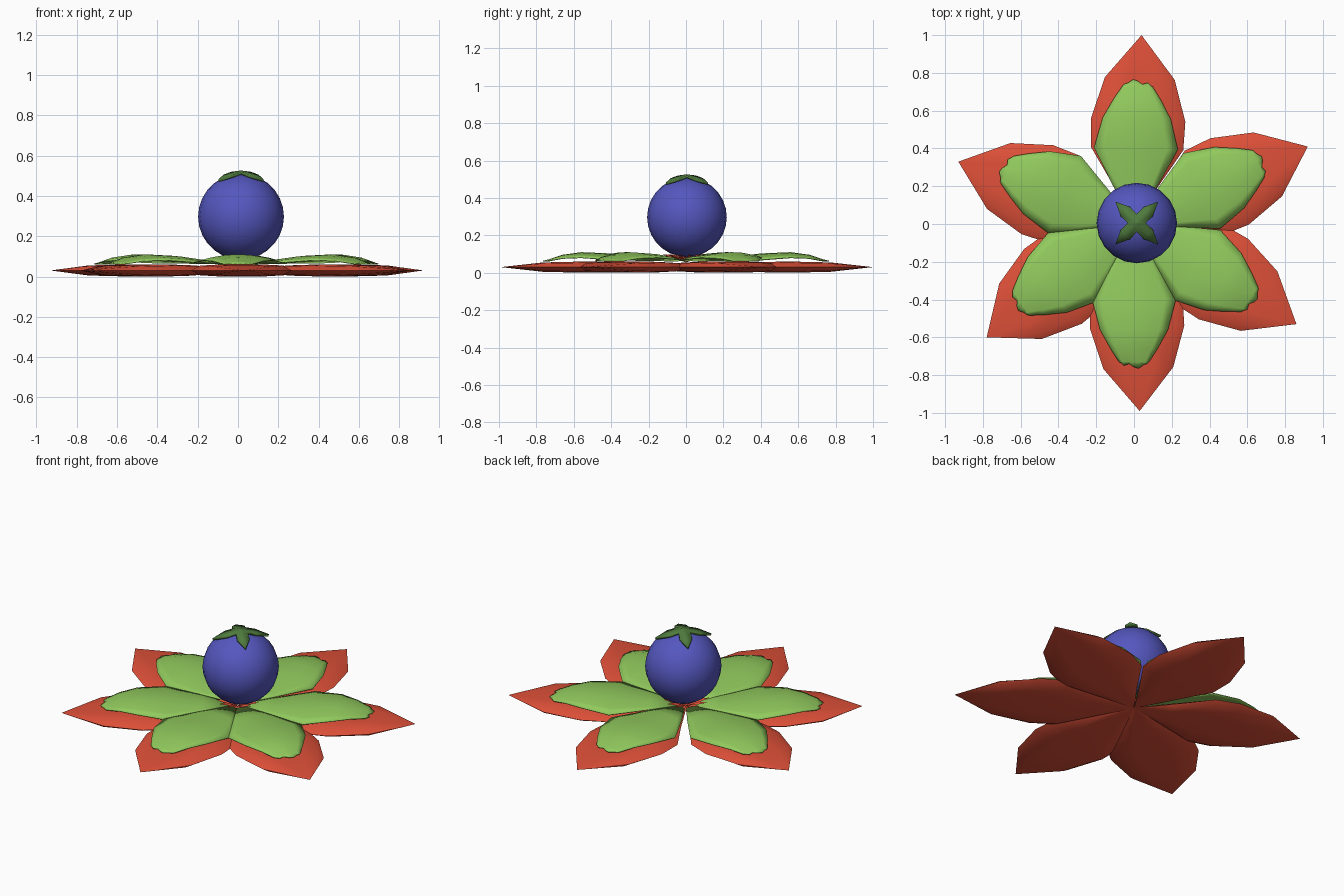
import bpy, bmesh, math
from mathutils import Matrix, Vector

if "Cube" in bpy.data.objects:
    bpy.data.objects.remove(bpy.data.objects["Cube"])


def material(name, rgb):
    m = bpy.data.materials.new(name)
    m.diffuse_color = (*rgb, 1)
    m.use_nodes = True
    m.node_tree.nodes["Principled BSDF"].inputs["Base Color"].default_value = m.diffuse_color
    return m


RED = material("coral red", (0.73, 0.08, 0.04))
GREEN = material("leaf green", (0.285, 0.59, 0.11))
BLUE = material("berry blue", (0.09, 0.095, 0.52))
DARK = material("calyx green", (0.078, 0.195, 0.047))


def make(name, verts, faces, mat, angle=40, thick=0):
    me = bpy.data.meshes.new(name)
    me.from_pydata(verts, [], faces)
    bm = bmesh.new()
    bm.from_mesh(me)
    bmesh.ops.remove_doubles(bm, verts=bm.verts, dist=0.0005)
    bmesh.ops.recalc_face_normals(bm, faces=bm.faces)
    if thick and sum(f.normal.z for f in bm.faces) < 0:
        bmesh.ops.reverse_faces(bm, faces=bm.faces)
    bm.to_mesh(me)
    bm.free()
    ob = bpy.data.objects.new(name, me)
    bpy.context.collection.objects.link(ob)
    me.materials.append(mat)
    me.shade_smooth()
    me.set_sharp_from_angle(angle=math.radians(angle))
    if thick:
        s = ob.modifiers.new("thickness", "SOLIDIFY")
        s.thickness = thick
        s.offset = -1
    return ob


def loft(rows, closed):
    """Join equal-length rows of points with quads."""
    n = len(rows[0])
    verts = [p for row in rows for p in row]
    faces = []
    for i in range(len(rows) - 1):
        for j in range(n if closed else n - 1):
            k = (j + 1) % n
            faces.append((i * n + j, i * n + k, (i + 1) * n + k, (i + 1) * n + j))
    return verts, faces


# Outer petals: closed lens shapes with a soft rim and a pointed tip
TIPS = [(0.04, 1.0), (0.92, 0.41), (0.86, -0.53), (0.03, -0.99), (-0.78, -0.60), (-0.93, 0.33)]
OUTER = [(0.0, 0.0, 0.004), (0.2, 0.118, 0.018), (0.4, 0.245, 0.027), (0.55, 0.25, 0.03),
         (0.77, 0.185, 0.025), (1.0, 0.0, 0.0)]      # distance, half width, half height
RIM = [(-1, 0), (-0.82, 0.8), (-0.4, 1), (0, 1), (0.4, 1), (0.82, 0.8),
       (1, 0), (0.82, -0.8), (0.4, -1), (0, -1), (-0.4, -1), (-0.82, -0.8)]
for x, y in TIPS:
    length = math.hypot(x, y)
    turn = Matrix.Rotation(math.atan2(y, x), 4, "Z")
    rows = [[turn @ Vector((r * length, u * w, 0.03 + v * h)) for u, v in RIM]
            for r, w, h in OUTER]
    make("outer_petal", *loft(rows, True), RED, 50)

# Inner petals: thin arched sheets with a notched tip
INNER = [(0.05, 0.03, 0.066, 0.002), (0.2, 0.117, 0.08, 0.013), (0.4, 0.222, 0.103, 0.033),
         (0.56, 0.18, 0.11, 0.028), (0.66, 0.125, 0.096, 0.018), (0.73, 0.08, 0.073, 0.008)]
ACROSS = [-1, -0.75, -0.35, 0, 0.35, 0.75, 1]
NOTCH = [0.735, 0.75, 0.74, 0.758, 0.765, 0.745, 0.74]
for deg in (88.5, 26, -33, -90, -145, 157):
    turn = Matrix.Rotation(math.radians(deg), 4, "Z")
    rows = [[turn @ Vector((r, u * w, z - drop * u * u)) for u in ACROSS]
            for r, w, z, drop in INNER]
    rows.append([turn @ Vector((r, u * 0.07, 0.064)) for r, u in zip(NOTCH, ACROSS)])
    make("inner_petal", *loft(rows, False), GREEN, 50, 0.004)

# Stamens: short spikes spread around the middle
for i in range(12):
    turn = Matrix.Rotation(math.radians(30 * i + 10), 4, "Z")
    pts = [(0.0, 0, 0.055), (0.08, -0.013, 0.082), (0.08, 0.013, 0.082),
           (0.08, 0, 0.094), (0.13, 0, 0.098)]
    make("stamen", [turn @ Vector(p) for p in pts],
         [(0, 2, 1), (0, 1, 3), (0, 3, 2), (4, 1, 2), (4, 3, 1), (4, 2, 3)], RED, 30)

# Berry
CX, CY = 0.015, 0.005
bpy.ops.mesh.primitive_uv_sphere_add(segments=20, ring_count=14, radius=0.213,
                                     location=(CX, CY, 0.297))
berry = bpy.context.object
berry.name = "berry"
berry.data.materials.append(BLUE)
bpy.ops.object.shade_smooth()

# Calyx: four drooping leaves joined in the middle
LEAF = [(0.047, -45, 0.52), (0.093, -22, 0.506), (0.16, 0, 0.482), (0.093, 22, 0.506)]
verts, faces = [(CX, CY, 0.526)], []
for k in range(4):
    for r, a, z in LEAF:
        t = math.radians(45 + 90 * k + a)
        verts.append((CX + r * math.cos(t), CY + r * math.sin(t), z))
for k in range(4):
    b, nxt = 1 + 4 * k, 1 + 4 * ((k + 1) % 4)
    faces += [(0, b, b + 1), (0, b + 1, b + 3), (b + 1, b + 2, b + 3), (0, b + 3, nxt)]
make("calyx", verts, faces, DARK, 20, 0.014)
